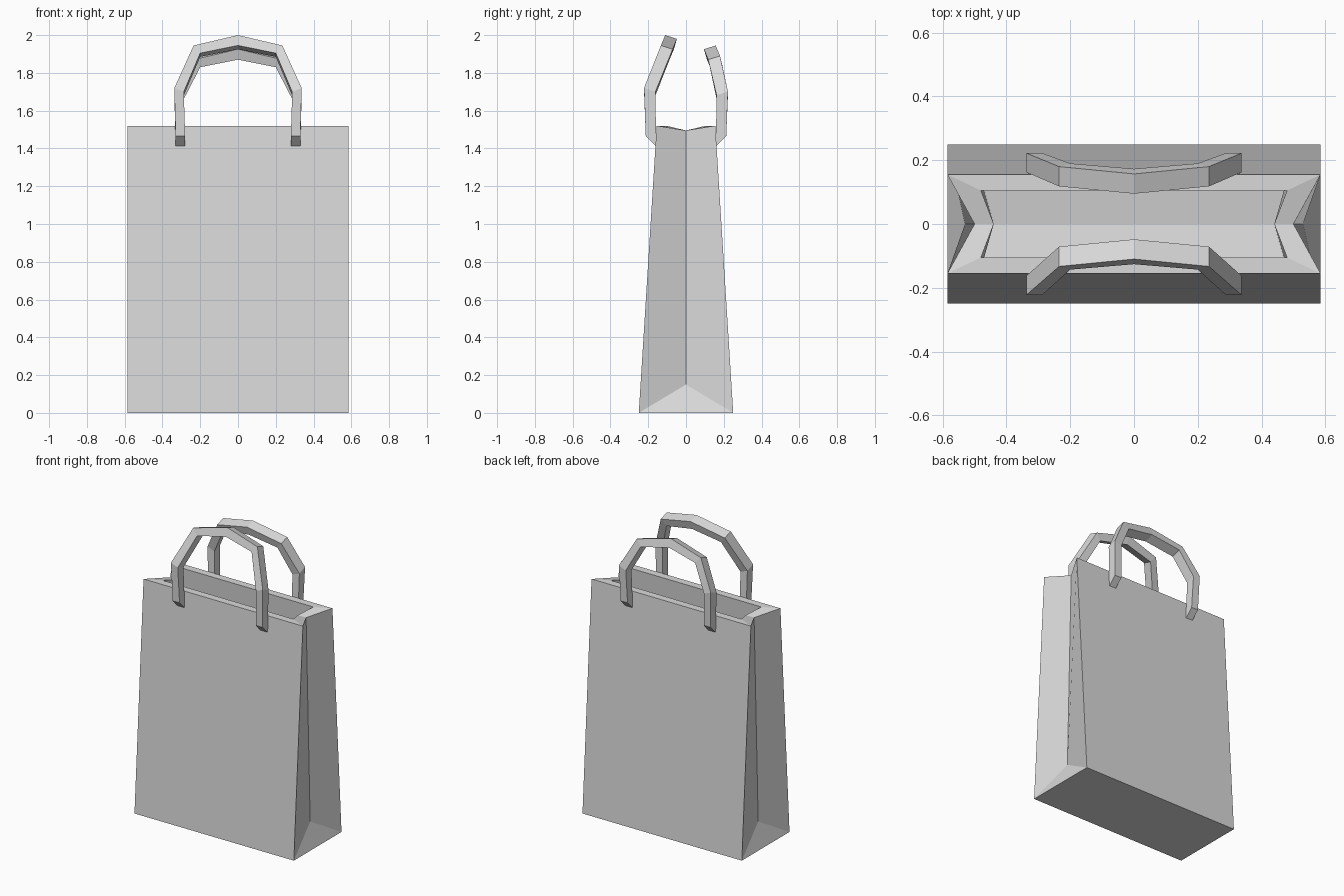
import bpy
import bmesh

cube = bpy.data.objects.get("Cube")
if cube:
    bpy.data.objects.remove(cube, do_unlink=True)

# One plain paper colour
paper = bpy.data.materials.new("light_grey_paper")
paper.use_nodes = True
grey = (0.7, 0.7, 0.7, 1)
paper.diffuse_color = grey
paper.node_tree.nodes["Principled BSDF"].inputs["Base Color"].default_value = grey


def make_object(name, bm):
    bmesh.ops.recalc_face_normals(bm, faces=bm.faces)
    mesh = bpy.data.meshes.new(name)
    bm.to_mesh(mesh)
    bm.free()
    mesh.materials.append(paper)
    obj = bpy.data.objects.new(name, mesh)
    bpy.context.collection.objects.link(obj)
    return obj


def loft(bm, rings):
    """Join neighbouring closed rings with quads."""
    loops = [[bm.verts.new(p) for p in ring] for ring in rings]
    for a, b in zip(loops, loops[1:]):
        for i in range(len(a)):
            j = (i + 1) % len(a)
            bm.faces.new((a[i], a[j], b[j], b[i]))
    return loops


def bag_ring(x, y, z, fold_x, fold_z):
    """Rectangle whose short sides fold inward at the middle."""
    return [(-x, -y, z), (x, -y, z), (fold_x, 0, fold_z),
            (x, y, z), (-x, y, z), (-fold_x, 0, fold_z)]


# Bag body: outer walls, thick rim, inner walls and creased floor
bm = bmesh.new()
loops = loft(bm, [
    bag_ring(0.585, 0.25, 0, 0.53, 0.15),
    bag_ring(0.585, 0.155, 1.52, 0.50, 1.495),
    bag_ring(0.48, 0.105, 1.52, 0.44, 1.495),
    bag_ring(0.497, 0.20, 0.06, 0.44, 0.03),
])
base, floor = loops[0], loops[-1]
for corners in ((0, 1, 3, 4), (1, 2, 3), (4, 5, 0)):
    bm.faces.new([base[i] for i in corners])
for corners in ((0, 1, 2, 5), (5, 2, 3, 4)):
    bm.faces.new([floor[i] for i in corners])
make_object("bag_body", bm)


def station(outer, inner, dy, dz):
    """Square section: outer and inner arc points, then both moved toward the bag."""
    (xo, yo, zo), (xi, yi, zi) = outer, inner
    return [outer, inner, (xi, yi - dy, zi - dz), (xo, yo - dy, zo - dz)]


def make_handle(name, side, lean, drop):
    """Half an arch, mirrored in x; lean and drop move the top of the arch."""
    half = [
        station((0.33, 0.213, 1.465), (0.28, 0.213, 1.465), 0.055, 0.055),
        station((0.337, 0.222, 1.72 - drop / 3), (0.287, 0.222, 1.70 - drop / 3), 0.06, 0.02),
        station((0.235, 0.133 + lean, 1.945 - drop), (0.2, 0.143 + lean, 1.905 - drop), 0.062, 0.02),
    ]
    apex = station((0, 0.11 + lean, 2.0 - drop), (0, 0.126 + lean, 1.945 - drop), 0.062, 0.02)
    mirrored = [[(-x, y, z) for x, y, z in ring] for ring in reversed(half)]
    rings = [[(x, side * y, z) for x, y, z in ring] for ring in half + [apex] + mirrored]
    bm = bmesh.new()
    loops = loft(bm, rings)
    bm.faces.new(loops[0])
    bm.faces.new(loops[-1])
    make_object(name, bm)


make_handle("front_handle", -1, 0, 0)
make_handle("back_handle", 1, 0.047, 0.055)
